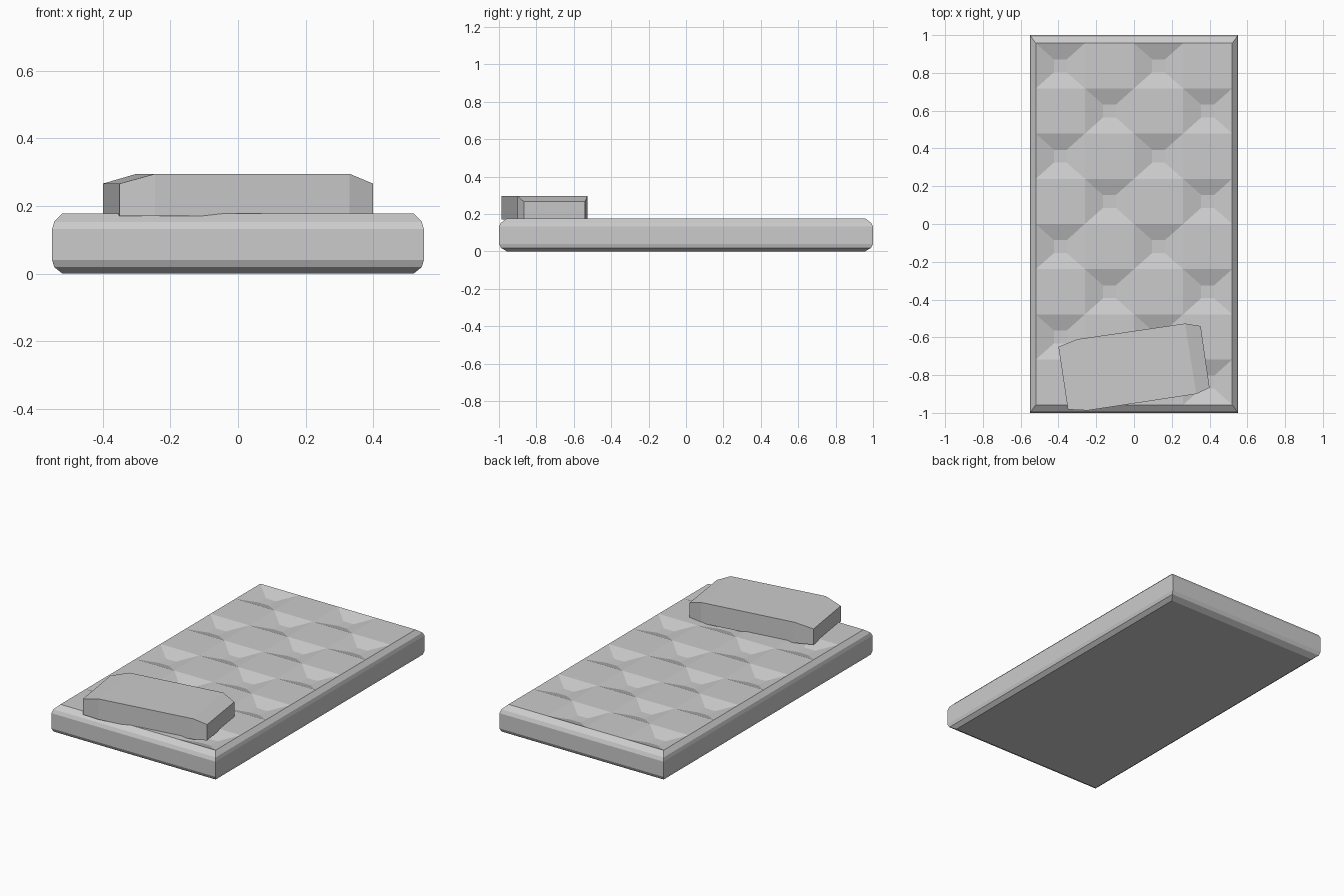
import bpy
import bmesh

if "Cube" in bpy.data.objects:
    bpy.data.objects.remove(bpy.data.objects["Cube"], do_unlink=True)

grey = bpy.data.materials.new("soft_grey")
grey.use_nodes = True
colour = (0.6, 0.6, 0.6, 1)
grey.diffuse_color = colour
grey.node_tree.nodes["Principled BSDF"].inputs["Base Color"].default_value = colour


def finish(bm, name):
    bmesh.ops.remove_doubles(bm, verts=bm.verts, dist=0.0005)
    bmesh.ops.recalc_face_normals(bm, faces=bm.faces)
    mesh = bpy.data.meshes.new(name)
    bm.to_mesh(mesh)
    bm.free()
    mesh.materials.append(grey)
    obj = bpy.data.objects.new(name, mesh)
    bpy.context.collection.objects.link(obj)
    return obj


def bridge(bm, low, high):
    n = len(low)
    for i in range(n):
        j = (i + 1) % n
        bm.faces.new((low[i], low[j], high[j], high[i]))


# Mattress body: stacked rectangles giving rounded top and bottom edges
bm = bmesh.new()
TOP, HX, HY = 0.177, 0.52, 0.957
levels = [(HX, HY, 0), (0.544, 0.99, 0.019), (0.55, 1.0, 0.04),
          (0.55, 1.0, 0.132), (0.544, 0.99, 0.153), (HX, HY, TOP)]
corners = [(-1, -1), (1, -1), (1, 1), (-1, 1)]
rings = [[bm.verts.new((sx * x, sy * y, z)) for sx, sy in corners]
         for x, y, z in levels]
bm.faces.new(rings[0])
for low, high in zip(rings, rings[1:]):
    bridge(bm, low, high)

# Quilted top: a chequerboard of flat cells and sunken tufts
COLS, ROWS, DEPTH, BUTTON = 4, 8, 0.03, 0.034
cw, ch = 2 * HX / COLS, 2 * HY / ROWS
for i in range(COLS):
    for j in range(ROWS):
        cx = -HX + cw * (i + 0.5)
        cy = HY - ch * (j + 0.5)
        outer = [bm.verts.new((cx + sx * cw / 2, cy + sy * ch / 2, TOP))
                 for sx, sy in corners]
        if (i + j) % 2:
            bm.faces.new(outer)
        else:
            inner = [bm.verts.new((cx + sx * BUTTON, cy + sy * BUTTON, TOP - DEPTH))
                     for sx, sy in corners]
            bridge(bm, outer, inner)
            bm.faces.new(inner)
finish(bm, "mattress")

# Pillow: skewed eight-sided block whose two ends slope down
bm = bmesh.new()
outline = [(-0.35, -0.982), (-0.245, -0.987), (0.33, -0.9), (0.4, -0.867),
           (0.353, -0.54), (0.27, -0.527), (-0.3, -0.61), (-0.4, -0.65)]
ends = (0, 3, 4, 7)
base = [bm.verts.new((x, y, 0.17)) for x, y in outline]
top = [bm.verts.new((x, y, 0.266 if k in ends else 0.295))
       for k, (x, y) in enumerate(outline)]
bm.faces.new(base)
bridge(bm, base, top)
for quad in ((0, 1, 6, 7), (1, 2, 5, 6), (2, 3, 4, 5)):
    bm.faces.new([top[k] for k in quad])
finish(bm, "pillow")
